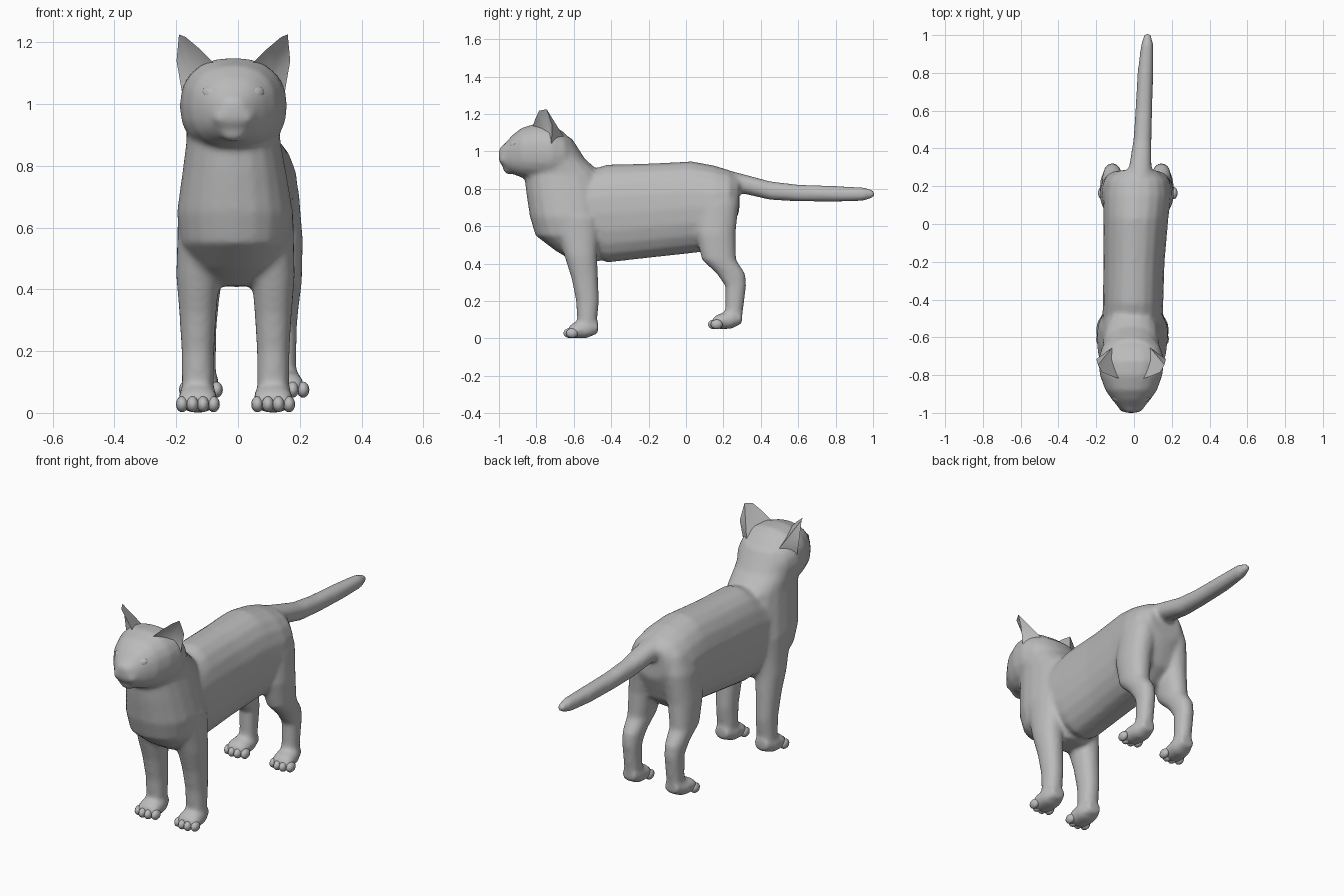
import bpy, bmesh, math
from mathutils import Vector

if "Cube" in bpy.data.objects:
    bpy.data.objects.remove(bpy.data.objects["Cube"])

fur = bpy.data.materials.new("grey fur")
fur.use_nodes = True
fur.diffuse_color = (0.5, 0.5, 0.5, 1)
fur.node_tree.nodes["Principled BSDF"].inputs["Base Color"].default_value = (0.5, 0.5, 0.5, 1)


def loft(bm, axis, rings, sides=20, power=0.9):
    """Skin rings of (position along axis, low, high, x centre, half width)."""
    loops = []
    for t, lo, hi, x, w in rings:
        loop = []
        for i in range(sides):
            a = 2 * math.pi * i / sides
            c, s = math.cos(a), math.sin(a)
            px = x + w * math.copysign(abs(c) ** power, c)
            q = (lo + hi) / 2 + (hi - lo) / 2 * math.copysign(abs(s) ** power, s)
            loop.append(bm.verts.new((px, t, q) if axis == "y" else (px, q, t)))
        loops.append(loop)
    faces = [bm.faces.new(loops[0]), bm.faces.new(loops[-1])]
    for a, b in zip(loops, loops[1:]):
        for i in range(sides):
            j = (i + 1) % sides
            faces.append(bm.faces.new((a[i], a[j], b[j], b[i])))
    bmesh.ops.recalc_face_normals(bm, faces=faces)


def ball(bm, centre, size):
    new = bmesh.ops.create_uvsphere(bm, u_segments=12, v_segments=8, radius=1)["verts"]
    bmesh.ops.scale(bm, vec=size, verts=new)
    bmesh.ops.translate(bm, vec=centre, verts=new)


def finish(bm, name, angle=60):
    mesh = bpy.data.meshes.new(name)
    bm.to_mesh(mesh)
    bm.free()
    mesh.materials.append(fur)
    ob = bpy.data.objects.new(name, mesh)
    bpy.context.collection.objects.link(ob)
    bpy.ops.object.select_all(action="DESELECT")
    ob.select_set(True)
    bpy.context.view_layer.objects.active = ob
    bpy.ops.object.shade_smooth_by_angle(angle=math.radians(angle))
    return ob


HEAD_X = -0.015
REAR_X = 0.015
body = bmesh.new()

# Torso
loft(body, "y", [
    (-0.58, 0.47, 0.88, -0.01, 0.16), (-0.42, 0.405, 0.93, -0.005, 0.16),
    (-0.2, 0.43, 0.935, 0.0, 0.162), (0.03, 0.455, 0.947, 0.01, 0.172),
    (0.15, 0.47, 0.925, 0.017, 0.18), (0.23, 0.54, 0.9, 0.02, 0.165),
    (0.285, 0.68, 0.87, 0.022, 0.1)])

# Neck and chest
loft(body, "z", [
    (0.41, -0.6, -0.47, -0.01, 0.08), (0.47, -0.7, -0.42, -0.01, 0.14),
    (0.55, -0.805, -0.4, -0.01, 0.178), (0.65, -0.835, -0.4, -0.01, 0.188),
    (0.78, -0.855, -0.42, -0.012, 0.168), (0.88, -0.865, -0.45, HEAD_X, 0.152),
    (0.96, -0.86, -0.54, HEAD_X, 0.155), (1.07, -0.82, -0.61, HEAD_X, 0.14)])

# Head and muzzle
loft(body, "y", [
    (-1.0, 0.945, 1.015, HEAD_X, 0.03), (-0.97, 0.905, 1.04, HEAD_X, 0.068),
    (-0.93, 0.88, 1.085, HEAD_X, 0.102), (-0.88, 0.86, 1.125, HEAD_X, 0.137),
    (-0.8, 0.845, 1.15, HEAD_X, 0.166), (-0.72, 0.84, 1.147, HEAD_X, 0.175),
    (-0.65, 0.86, 1.1, HEAD_X, 0.155), (-0.59, 0.88, 1.03, HEAD_X, 0.11)], power=0.85)

# Tail
loft(body, "y", [
    (0.18, 0.75, 0.91, 0.02, 0.09), (0.3, 0.775, 0.88, 0.033, 0.06),
    (0.45, 0.74, 0.84, 0.045, 0.048), (0.6, 0.732, 0.822, 0.052, 0.045),
    (0.8, 0.73, 0.815, 0.06, 0.042), (0.95, 0.735, 0.808, 0.07, 0.033),
    (1.01, 0.755, 0.79, 0.072, 0.016)])

for side in (-1, 1):
    # Front legs and paws
    x = -0.008 + side * 0.122
    loft(body, "z", [
        (0.02, -0.58, -0.48, x, 0.05), (0.1, -0.582, -0.475, x, 0.052),
        (0.2, -0.588, -0.465, x, 0.053), (0.32, -0.612, -0.47, x, 0.06),
        (0.44, -0.65, -0.475, x, 0.07), (0.65, -0.72, -0.46, x - side * 0.02, 0.085)])
    loft(body, "y", [
        (-0.63, 0.005, 0.06, x - side * 0.0, 0.05), (-0.6, 0.0, 0.085, x, 0.064),
        (-0.53, 0.0, 0.1, x, 0.062), (-0.47, 0.03, 0.09, x, 0.04)])
    # Hind legs and paws
    x = REAR_X + side * 0.13
    loft(body, "z", [
        (0.08, 0.2, 0.295, x, 0.045), (0.17, 0.21, 0.308, x, 0.044),
        (0.28, 0.21, 0.322, x, 0.046), (0.345, 0.165, 0.318, x, 0.052),
        (0.42, 0.085, 0.268, x, 0.062), (0.56, 0.05, 0.265, x - side * 0.01, 0.075),
        (0.72, 0.05, 0.283, x - side * 0.03, 0.082), (0.82, 0.08, 0.27, x - side * 0.05, 0.07)])
    loft(body, "y", [
        (0.14, 0.055, 0.105, x + side * 0.012, 0.045), (0.17, 0.05, 0.13, x + side * 0.01, 0.06),
        (0.24, 0.05, 0.145, x + side * 0.004, 0.058), (0.3, 0.08, 0.14, x, 0.04)])
    # Whisker pads
    ball(body, (HEAD_X + side * 0.034, -0.96, 0.957), (0.038, 0.04, 0.032))
ball(body, (HEAD_X, -0.945, 0.905), (0.045, 0.035, 0.028))

# Fuse the body into one smooth skin
skin = finish(body, "body", 180)
remesh = skin.modifiers.new("Fuse", "REMESH")
remesh.mode = "VOXEL"
remesh.voxel_size = 0.011
remesh.use_smooth_shade = True
soften = skin.modifiers.new("Soften", "SMOOTH")
soften.factor = 0.5
soften.iterations = 10

# Toes
for name, centre, y, z in (("front", -0.008, -0.625, 0.028), ("hind", 0.02, 0.148, 0.075)):
    for side, label in ((-1, "right"), (1, "left")):
        bm = bmesh.new()
        x = centre + side * (0.122 if name == "front" else 0.14)
        for i in range(4):
            k = i - 1.5
            ball(bm, (x + k * 0.034, y + 0.007 * k * k, z), (0.02, 0.032, 0.026))
        finish(bm, f"{name}_{label}_toes")

# Ears: an open rim joined to a back point and to a sunken inner point
rim = [(0.06, -0.82, 1.13), (0.105, -0.805, 1.175), (0.155, -0.785, 1.217),
       (0.176, -0.745, 1.225), (0.184, -0.715, 1.14), (0.165, -0.72, 1.03)]
for side, label in ((-1, "right"), (1, "left")):
    bm = bmesh.new()
    put = lambda p: bm.verts.new((HEAD_X + side * p[0], p[1], p[2]))
    edge = [put(p) for p in rim]
    back, inner = put((0.1, -0.655, 1.08)), put((0.125, -0.735, 1.09))
    for a, b in zip(edge, edge[1:] + edge[:1]):
        bm.faces.new((a, b, back))
        bm.faces.new((b, a, inner))
    bmesh.ops.recalc_face_normals(bm, faces=bm.faces)
    finish(bm, f"{label}_ear", 50)

# Eyes and nose
for side, label in ((-1, "right"), (1, "left")):
    bm = bmesh.new()
    ball(bm, (0, 0, 0), (0.032, 0.012, 0.02))
    eye = finish(bm, f"{label}_eye")
    eye.location = (HEAD_X + side * 0.075, -0.93, 1.035)
    eye.rotation_euler = (math.radians(-15), math.radians(-20 * side), math.radians(38 * side))
bm = bmesh.new()
nose = [bm.verts.new((HEAD_X + x, y, z)) for x, y, z in
        ((-0.026, -0.978, 1.02), (0.026, -0.978, 1.02), (0, -1.0, 0.982), (0, -0.95, 1.0))]
for tri in ((0, 1, 2), (0, 2, 3), (1, 3, 2), (0, 3, 1)):
    bm.faces.new([nose[i] for i in tri])
bmesh.ops.recalc_face_normals(bm, faces=bm.faces)
finish(bm, "nose", 30)
